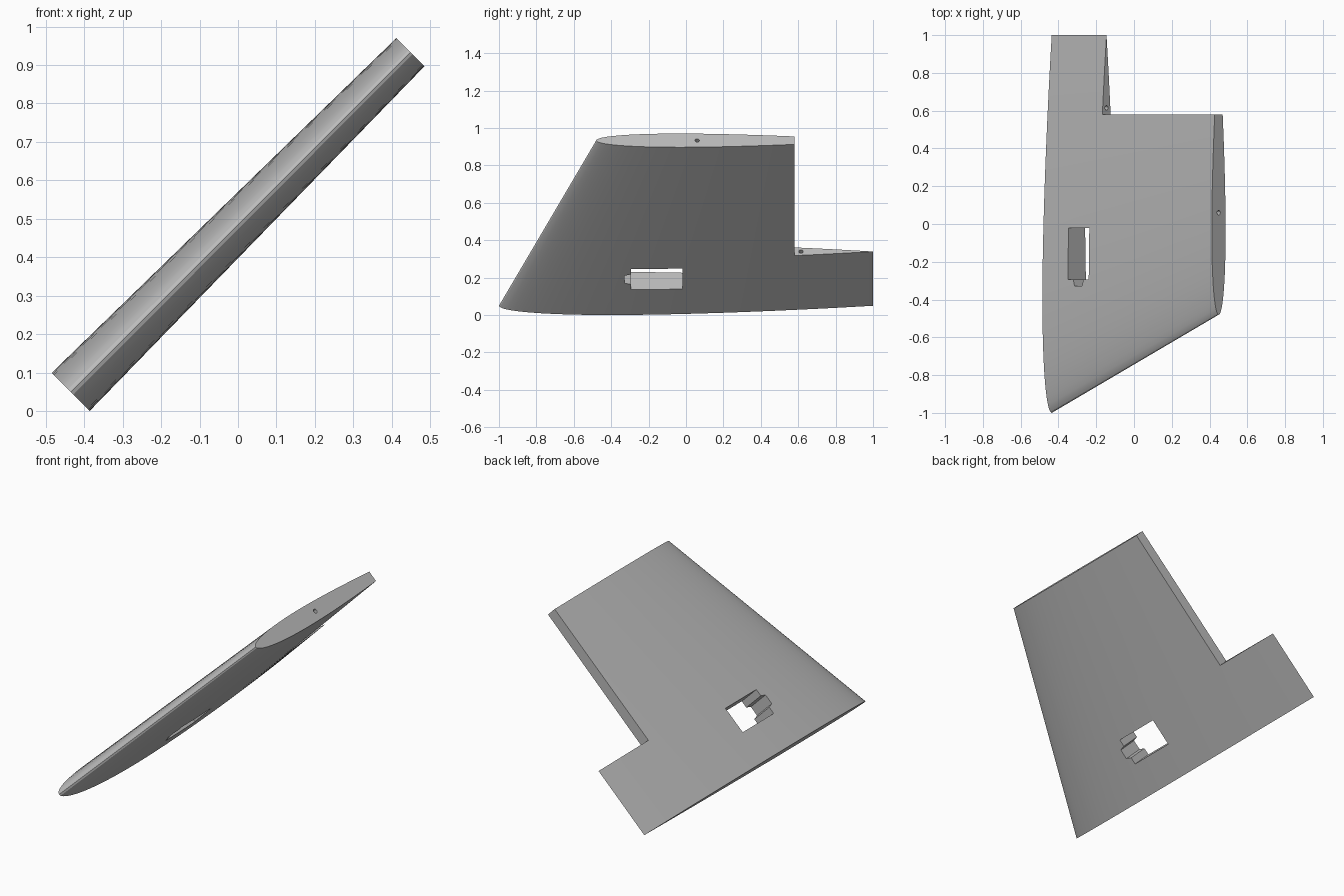
import bpy, bmesh, math
from mathutils import Vector

cube = bpy.data.objects.get("Cube")
if cube:
    bpy.data.objects.remove(cube, do_unlink=True)

SPAN, THICKNESS = 1.25, 0.07
ROOT_CHORD, TIP_CHORD = 2.0, 1.48
TRAILING_Y = 1.0

grey = bpy.data.materials.new("plain_grey")
grey.use_nodes = True
grey.diffuse_color = (0.5, 0.5, 0.5, 1)
grey.node_tree.nodes["Principled BSDF"].inputs["Base Color"].default_value = (0.5, 0.5, 0.5, 1)


def make_object(name, bm):
    bmesh.ops.recalc_face_normals(bm, faces=bm.faces)
    mesh = bpy.data.meshes.new(name)
    bm.to_mesh(mesh)
    bm.free()
    mesh.materials.append(grey)
    obj = bpy.data.objects.new(name, mesh)
    bpy.context.collection.objects.link(obj)
    return obj


def prism(name, outline, direction):
    """Closed solid made by sweeping a flat outline along a direction."""
    bm = bmesh.new()
    face = bm.faces.new([bm.verts.new(p) for p in outline])
    swept = bmesh.ops.extrude_face_region(bm, geom=[face])["geom"]
    moved = [v for v in swept if isinstance(v, bmesh.types.BMVert)]
    bmesh.ops.translate(bm, verts=moved, vec=Vector(direction))
    return make_object(name, bm)


def rod(name, start, y, length, radius=0.012, sides=24):
    """Round cutter running along the span."""
    angles = [2 * math.pi * i / sides for i in range(sides)]
    ring = [(start, y + radius * math.cos(a), radius * math.sin(a)) for a in angles]
    return prism(name, ring, (length, 0, 0))


def half_thickness(t):
    """Symmetric aerofoil thickness at chord fraction t, closed at the tail."""
    return 5 * THICKNESS * (0.2969 * math.sqrt(t) - 0.1260 * t - 0.3516 * t**2
                            + 0.2843 * t**3 - 0.1036 * t**4)


def section(bm, x, chord, steps=32):
    """Ring of aerofoil vertices, tail to nose on top and back underneath."""
    ring = []
    for i in range(2 * steps):
        a = math.pi * i / steps
        t = (1 + math.cos(a)) / 2
        side = 0 if i in (0, steps) else (1 if i < steps else -1)
        ring.append(bm.verts.new((x, TRAILING_Y - chord * (1 - t),
                                  side * chord * half_thickness(t))))
    return ring


# Tapered fin body: root and tip sections joined by straight panels
bm = bmesh.new()
root = section(bm, 0, ROOT_CHORD)
tip = section(bm, SPAN, TIP_CHORD)
for i in range(len(root)):
    j = (i + 1) % len(root)
    bm.faces.new((root[i], root[j], tip[j], tip[i]))
bm.faces.new(root)
bm.faces.new(tip)
fin = make_object("fin", bm)

# Rear corner cut-out, stepped slot through the skin, and two pin holes
slot = [(0.188, -0.02), (0.342, -0.02), (0.342, -0.295), (0.302, -0.295),
        (0.293, -0.328), (0.237, -0.328), (0.228, -0.295), (0.188, -0.295)]
corner = [(0.41, 0.58), (1.5, 0.58), (1.5, 1.5), (0.41, 1.5)]
cutters = [
    prism("corner_cutter", [(x, y, -0.5) for x, y in corner], (0, 0, 1)),
    prism("slot_cutter", [(x, y, -0.5) for x, y in slot], (0, 0, 1)),
    rod("tip_pin_cutter", SPAN - 0.25, 0.06, 0.4),
    rod("hinge_pin_cutter", 0.21, 0.615, 0.3),
]
bpy.context.view_layer.objects.active = fin
fin.select_set(True)
for cutter in cutters:
    cutter.hide_render = True
    mod = fin.modifiers.new("cut", "BOOLEAN")
    mod.operation, mod.solver, mod.object = "DIFFERENCE", "EXACT", cutter
    bpy.ops.object.modifier_apply(modifier=mod.name)
for cutter in cutters:
    bpy.data.objects.remove(cutter, do_unlink=True)

bpy.ops.object.select_all(action="DESELECT")
fin.select_set(True)
bpy.ops.object.shade_smooth_by_angle(angle=math.radians(30))

# Lean the fin outward at forty-five degrees
fin.rotation_euler = (0, -math.pi / 4, 0)
fin.location = (-0.4355, 0, 0.0495)
